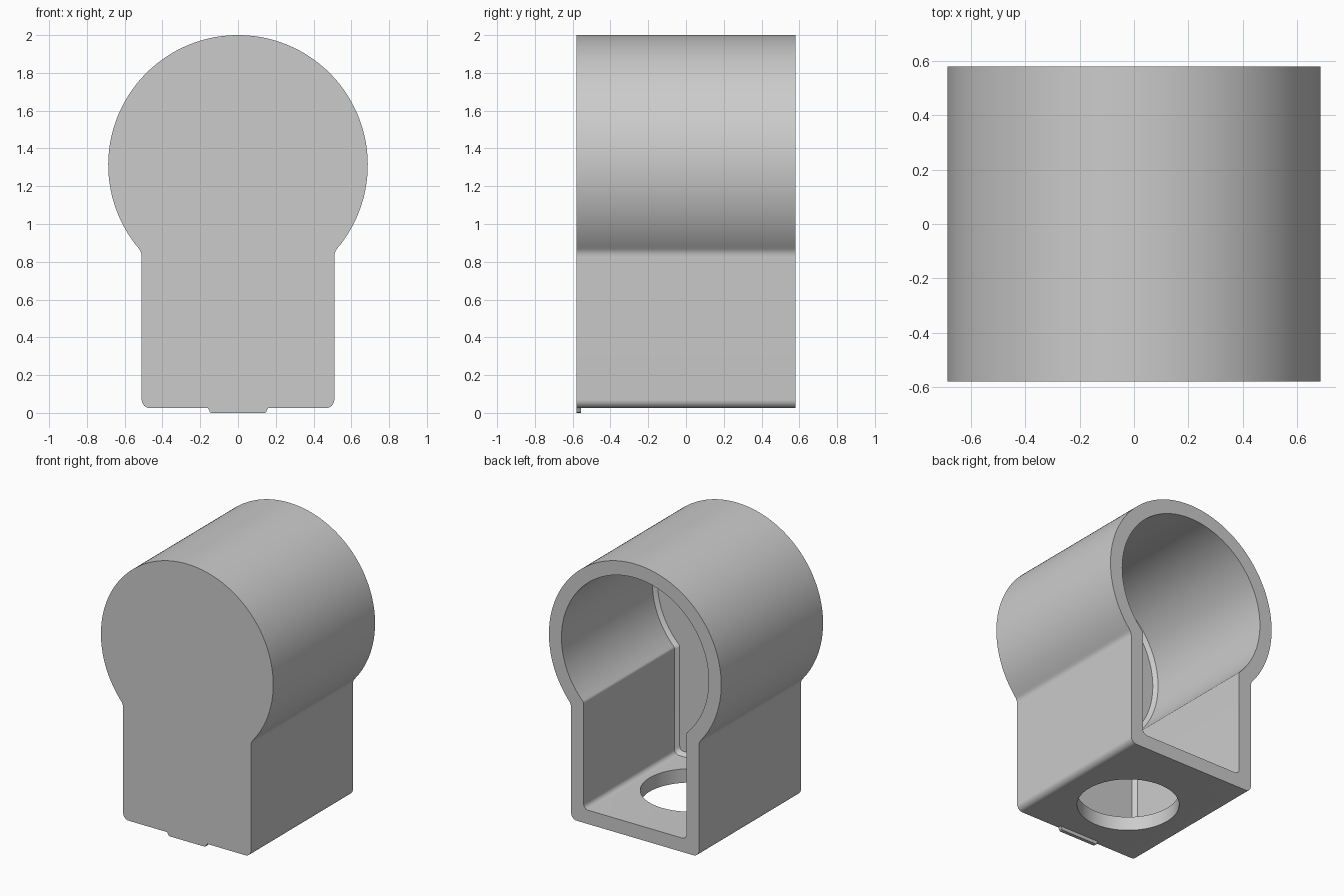
import bpy, bmesh, math

if "Cube" in bpy.data.objects:
    bpy.data.objects.remove(bpy.data.objects["Cube"])

grey = bpy.data.materials.new("light_grey")
grey.diffuse_color = (0.6, 0.6, 0.6, 1)
grey.use_nodes = True
grey.node_tree.nodes["Principled BSDF"].inputs["Base Color"].default_value = grey.diffuse_color

CZ = 1.313            # centre height of the round upper part
FRONT, BACK = -0.58, 0.58


def profile(r, hw, zb, rc, f):
    """Keyhole outline: circle radius r on a box of half width hw, bottom zb,
    bottom corner radius rc, junction rounding f."""
    zj = CZ - math.sqrt(r * r - hw * hw)
    right = []
    # rounded bottom corner
    for i in range(9):
        a = -math.pi / 2 + math.pi / 2 * i / 8
        right.append((hw - rc + rc * math.cos(a), zb + rc + rc * math.sin(a)))
    # softened junction between wall and circle
    a0 = math.atan2(zj - CZ, hw) + f / r
    end = (r * math.cos(a0), CZ + r * math.sin(a0))
    for i in range(6):
        t = i / 6
        k0, k1, k2 = (1 - t) ** 2, 2 * t * (1 - t), t * t
        right.append((k0 * hw + k1 * hw + k2 * end[0],
                      k0 * (zj - f) + k1 * zj + k2 * end[1]))
    # arc up to the top
    for i in range(65):
        a = a0 + (math.pi / 2 - a0) * i / 64
        right.append((r * math.cos(a), CZ + r * math.sin(a)))
    return right + [(-x, z) for x, z in reversed(right[:-1])]


def loft(name, sections):
    """Skin between (y, outline) rings and cap both ends."""
    bm = bmesh.new()
    rings = [[bm.verts.new((x, y, z)) for x, z in pts] for y, pts in sections]
    n = len(rings[0])
    for a, b in zip(rings, rings[1:]):
        for i in range(n):
            j = (i + 1) % n
            bm.faces.new((a[i], a[j], b[j], b[i]))
    bm.faces.new(rings[0][::-1])
    bm.faces.new(rings[-1])
    bmesh.ops.recalc_face_normals(bm, faces=bm.faces)
    mesh = bpy.data.meshes.new(name)
    bm.to_mesh(mesh)
    bm.free()
    mesh.materials.append(grey)
    ob = bpy.data.objects.new(name, mesh)
    bpy.context.collection.objects.link(ob)
    return ob


def smooth(ob):
    bpy.ops.object.select_all(action='DESELECT')
    ob.select_set(True)
    bpy.context.view_layer.objects.active = ob
    bpy.ops.object.shade_smooth_by_angle(angle=math.radians(30))


# Housing: closed front, open back, small bevel around the inner front wall
outer = profile(0.687, 0.51, 0.025, 0.045, 0.025)
inner = profile(0.587, 0.41, 0.125, 0.035, 0.012)
inset = profile(0.563, 0.386, 0.149, 0.03, 0.012)
housing = loft("housing", [(FRONT, outer), (BACK, outer), (BACK, inner),
                           (-0.455, inner), (-0.48, inset)])

# Round opening through the floor
bpy.ops.mesh.primitive_cylinder_add(vertices=96, radius=0.333, depth=0.3,
                                    location=(0, -0.06, 0.06))
cutter = bpy.context.object
cutter.name = "floor_hole_cutter"
cutter.hide_render = True
cutter.data.materials.append(grey)
cut = housing.modifiers.new("floor_hole", 'BOOLEAN')
cut.operation = 'DIFFERENCE'
cut.solver = 'EXACT'
cut.object = cutter
bpy.context.view_layer.objects.active = housing
bpy.ops.object.modifier_apply(modifier=cut.name)
bpy.data.objects.remove(cutter)
smooth(housing)

# Small locating tab under the front edge
half = [(0.143, 0.0), (0.149, 0.004), (0.152, 0.014), (0.16, 0.025), (0.16, 0.035)]
tab = loft("front_tab", [(y, half + [(-x, z) for x, z in reversed(half)])
                         for y in (FRONT, -0.555)])
smooth(tab)
